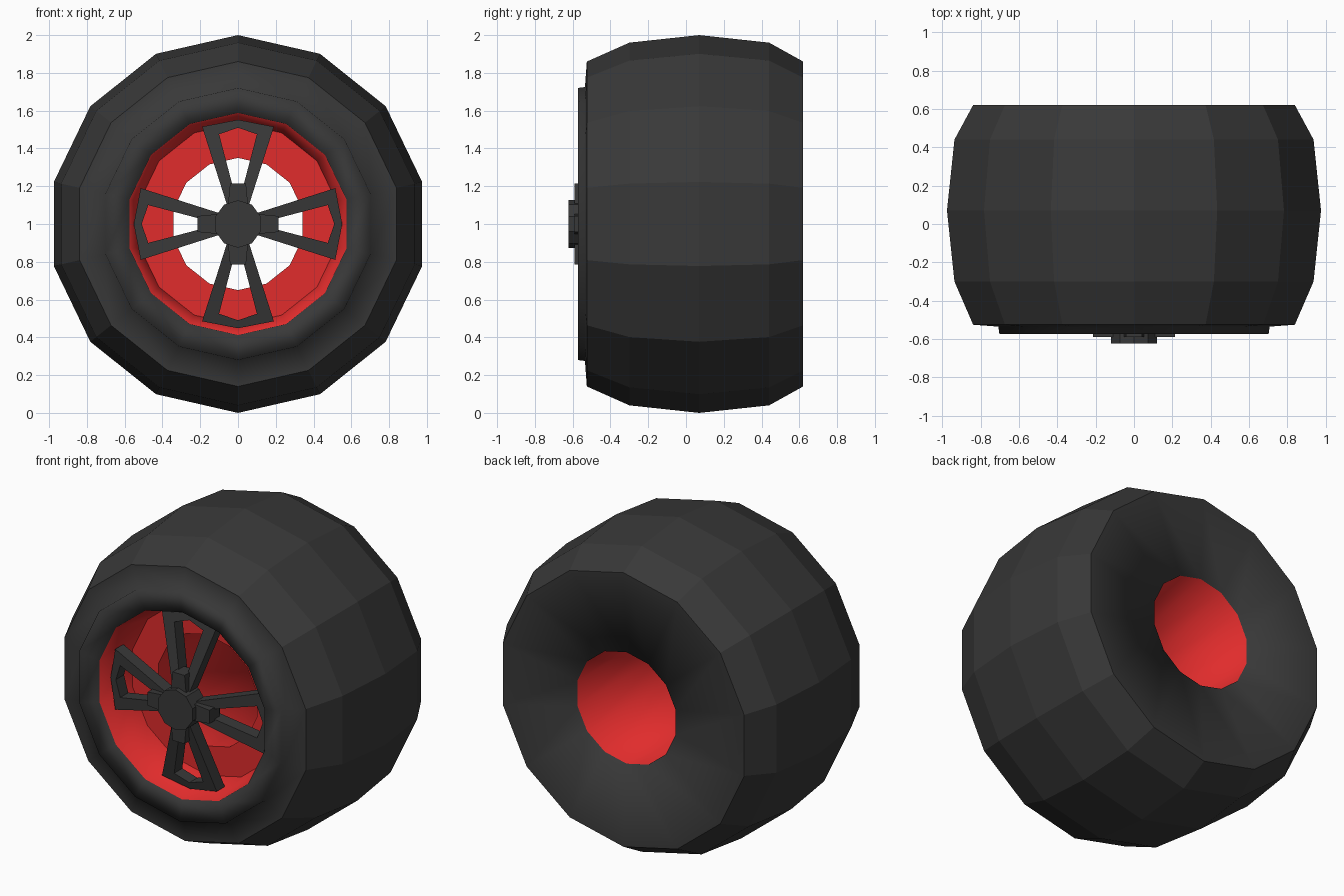
import bpy, bmesh
from math import sin, cos, pi

if "Cube" in bpy.data.objects:
    bpy.data.objects.remove(bpy.data.objects["Cube"])

SIDES = 14
CZ = 1.0  # axle height


def material(name, rgb):
    m = bpy.data.materials.new(name)
    m.diffuse_color = (*rgb, 1)
    m.use_nodes = True
    m.node_tree.nodes["Principled BSDF"].inputs["Base Color"].default_value = m.diffuse_color
    return m


black = material("black_rubber", (0.04, 0.04, 0.04))
red = material("red_paint", (0.75, 0.025, 0.025))


def finish(name, bm, mats):
    bmesh.ops.recalc_face_normals(bm, faces=bm.faces)
    me = bpy.data.meshes.new(name)
    bm.to_mesh(me)
    bm.free()
    for m in mats:
        me.materials.append(m)
    ob = bpy.data.objects.new(name, me)
    bpy.context.collection.objects.link(ob)
    return ob


# Tyre and rim: closed profile spun round the axle.
# Each entry: radius, y, then smooth flag and material of the band that follows.
profile = [
    (0.35, 0.59, True, 0),      # back sidewall
    (0.86, 0.62, False, 0),     # tread
    (0.96, 0.44, False, 0),
    (1.00, 0.07, False, 0),
    (0.96, -0.30, False, 0),
    (0.86, -0.525, True, 0),    # front sidewall
    (0.725, -0.535, True, 0),   # raised lip
    (0.72, -0.573, True, 0),
    (0.588, -0.555, True, 1),   # rim wall
    (0.535, -0.30, False, 1),   # rim disc
    (0.35, -0.30, True, 1),     # centre tunnel
]
bm = bmesh.new()
rings = []
for r, y, _, _ in profile:
    rings.append([bm.verts.new((r * sin(2 * pi * i / SIDES), y, CZ + r * cos(2 * pi * i / SIDES)))
                  for i in range(SIDES)])
for k, (_, _, smooth, mat) in enumerate(profile):
    a, b = rings[k], rings[(k + 1) % len(rings)]
    for i in range(SIDES):
        j = (i + 1) % SIDES
        f = bm.faces.new((a[i], a[j], b[j], b[i]))
        f.smooth = smooth
        f.material_index = mat
finish("tyre_and_rim", bm, [black, red])


def place(r, v, y, k):
    """Point at distance r along arm k, v sideways, depth y."""
    c, s = cos(k * pi / 2), sin(k * pi / 2)
    return (r * c - v * s, y, CZ + r * s + v * c)


# Spokes: four tapered open frames, dished towards the rim
outer = [(0.06, -0.045), (0.515, -0.19), (0.552, 0), (0.515, 0.19), (0.06, 0.045)]
inner = [(0.20, -0.028), (0.475, -0.10), (0.51, 0), (0.475, 0.10), (0.20, 0.028)]
THICK = 0.08
for k in range(4):
    bm = bmesh.new()
    loops = []
    for loop, back in ((outer, 0), (inner, 0), (inner, THICK), (outer, THICK)):
        loops.append([bm.verts.new(place(r, v, -0.585 + 0.2 * r + back, k)) for r, v in loop])
    for q in range(4):
        a, b = loops[q], loops[(q + 1) % 4]
        for i in range(5):
            j = (i + 1) % 5
            bm.faces.new((a[i], a[j], b[j], b[i]))
    finish(f"spoke_{k + 1}", bm, [black])

    # Short wedge joining the spoke to the hub
    bm = bmesh.new()
    wedge = [(0.03, -0.06), (0.215, -0.042), (0.215, 0.042), (0.03, 0.06)]
    front = [bm.verts.new(place(r, v, -0.59, k)) for r, v in wedge]
    rear = [bm.verts.new(place(r, v, -0.49, k)) for r, v in wedge]
    bm.faces.new(front)
    bm.faces.new(rear)
    for i in range(4):
        j = (i + 1) % 4
        bm.faces.new((front[i], front[j], rear[j], rear[i]))
    finish(f"hub_wedge_{k + 1}", bm, [black])

# Hub cap
bpy.ops.mesh.primitive_cylinder_add(vertices=10, radius=0.126, depth=0.13,
                                    location=(0, -0.557, CZ), rotation=(pi / 2, 0, pi))
hub = bpy.context.object
hub.name = "hub_cap"
hub.data.materials.append(black)
